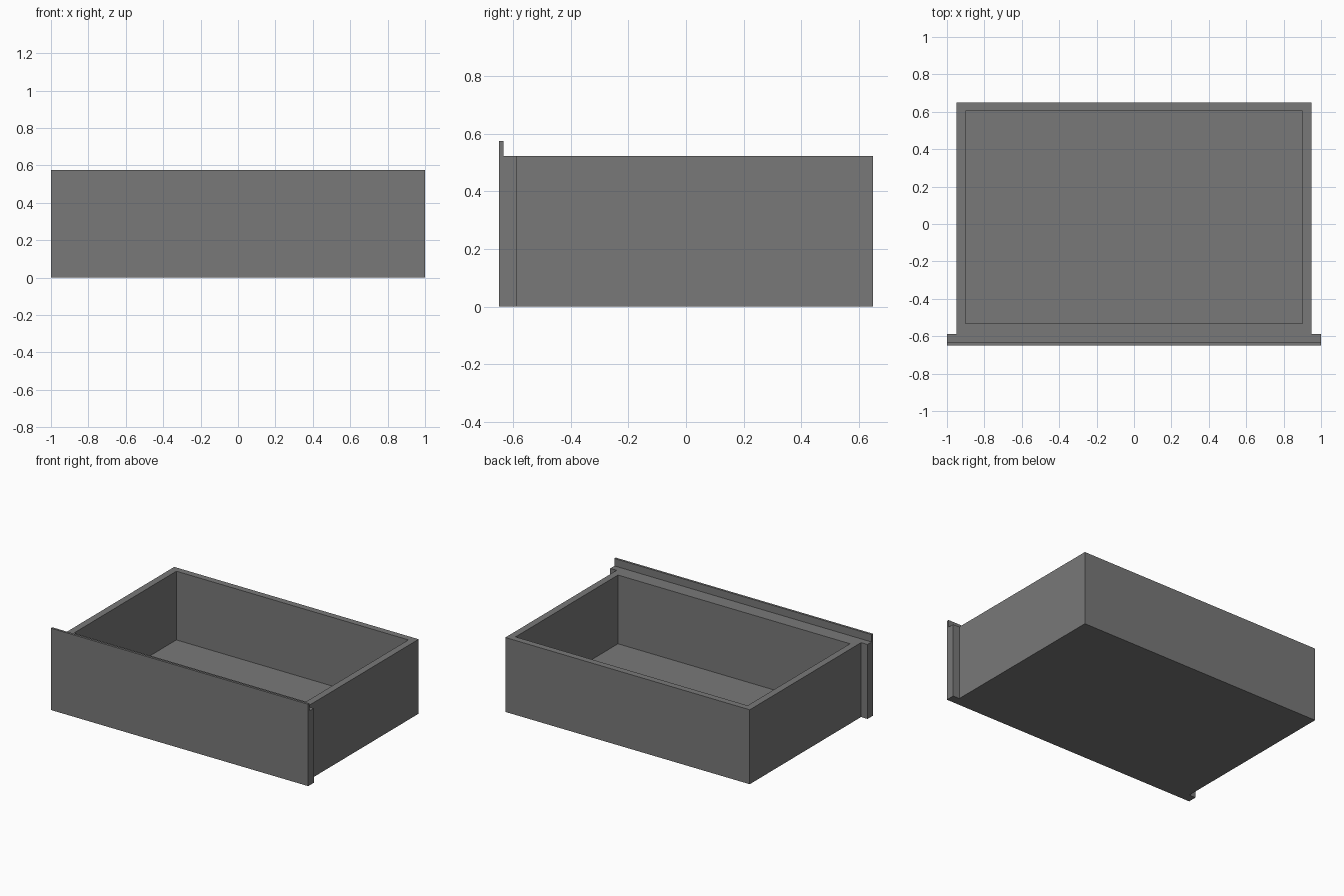
import bpy
import bmesh

cube = bpy.data.objects.get("Cube")
if cube:
    bpy.data.objects.remove(cube, do_unlink=True)

# Main dimensions
HALF_DEPTH = 0.649
PANEL_BACK = -0.587
LIP_BACK = -0.633
RIM, TOP = 0.523, 0.575
BODY_X, WALL, FLOOR = 0.95, 0.048, 0.04

grey = bpy.data.materials.new("dark grey")
grey.use_nodes = True
colour = (0.19, 0.19, 0.19, 1)
grey.diffuse_color = colour
grey.node_tree.nodes["Principled BSDF"].inputs["Base Color"].default_value = colour


def prism(name, outline, z0, z1):
    """Extrude a plan outline from z0 up to z1."""
    bm = bmesh.new()
    base = bm.faces.new([bm.verts.new((x, y, z0)) for x, y in outline])
    top = bmesh.ops.extrude_face_region(bm, geom=[base])["geom"]
    verts = [v for v in top if isinstance(v, bmesh.types.BMVert)]
    bmesh.ops.translate(bm, verts=verts, vec=(0, 0, z1 - z0))
    bmesh.ops.recalc_face_normals(bm, faces=bm.faces)
    mesh = bpy.data.meshes.new(name)
    bm.to_mesh(mesh)
    bm.free()
    obj = bpy.data.objects.new(name, mesh)
    bpy.context.collection.objects.link(obj)
    return obj


def rectangle(x, y0, y1):
    return [(-x, y0), (x, y0), (x, y1), (-x, y1)]


def cut(target, cutter):
    """Subtract the cutter and keep only the finished mesh."""
    cutter.hide_render = True
    mod = target.modifiers.new("cut", "BOOLEAN")
    mod.operation = "DIFFERENCE"
    mod.solver = "EXACT"
    mod.object = cutter
    bpy.context.view_layer.update()
    graph = bpy.context.evaluated_depsgraph_get()
    mesh = bpy.data.meshes.new_from_object(target.evaluated_get(graph))
    target.modifiers.clear()
    target.data = mesh
    bpy.data.objects.remove(cutter, do_unlink=True)


# Drawer block: box body with a wider front panel
half = [(1, -HALF_DEPTH), (1, PANEL_BACK), (BODY_X, PANEL_BACK), (BODY_X, HALF_DEPTH)]
outline = half + [(-x, y) for x, y in reversed(half)]
drawer = prism("drawer", outline, 0, TOP)

# Lower the rim, leaving a thin lip along the front panel
cut(drawer, prism("rim_cutter", rectangle(1.2, LIP_BACK, 1), RIM, 1))

# Hollow out the inside
inside = rectangle(BODY_X - WALL, PANEL_BACK + WALL + 0.006, HALF_DEPTH - WALL + 0.003)
cut(drawer, prism("inside_cutter", inside, FLOOR, 1))

drawer.data.materials.clear()
drawer.data.materials.append(grey)
for face in drawer.data.polygons:
    face.material_index = 0
    face.use_smooth = False
